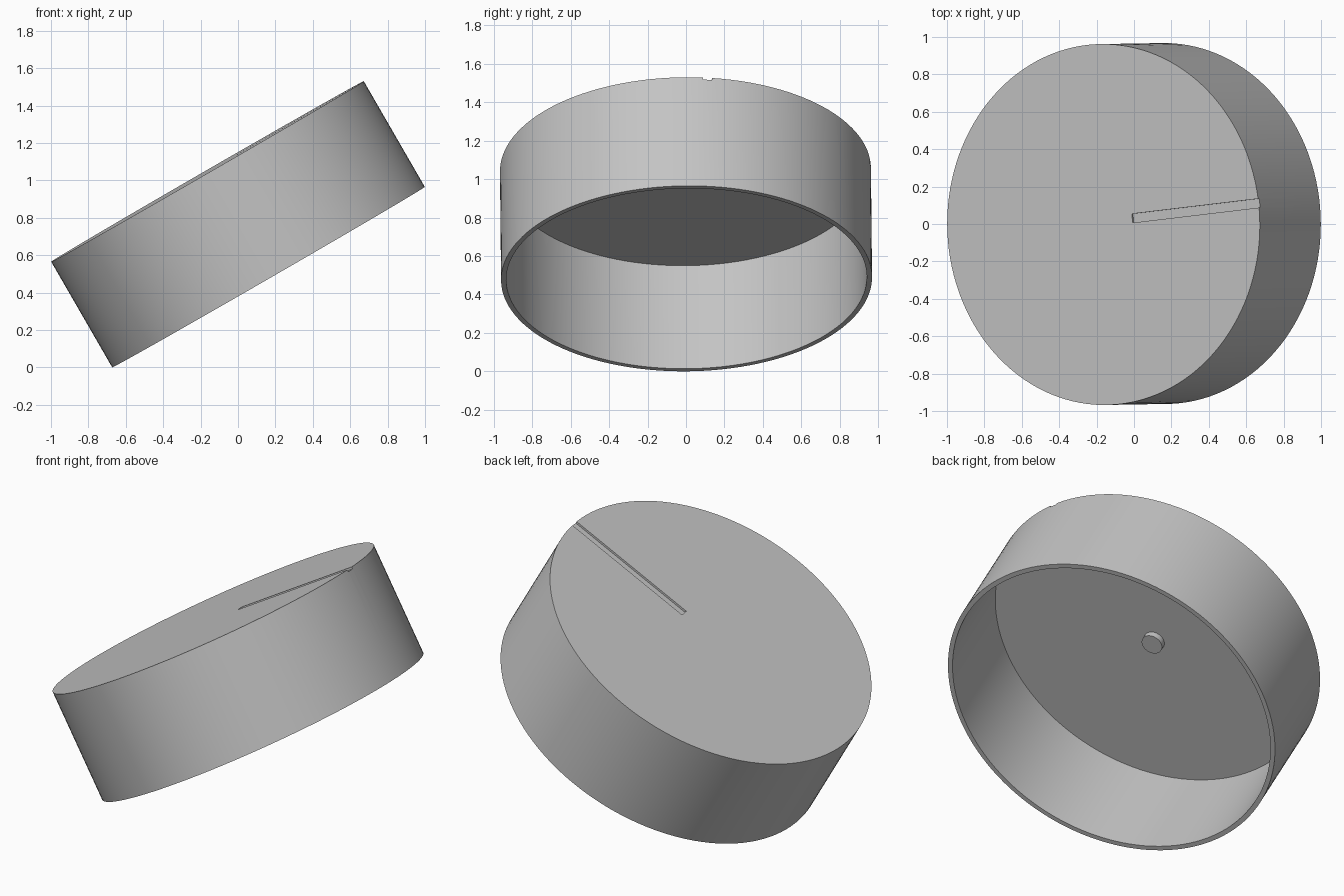
import bpy
import math
from mathutils import Matrix

cube = bpy.data.objects.get("Cube")
if cube:
    bpy.data.objects.remove(cube, do_unlink=True)

RADIUS, HEIGHT, WALL, CAP = 0.965, 0.652, 0.027, 0.033
TOP = HEIGHT / 2
SEGMENTS = 128

# The whole knob leans to one side, with a very slight forward tip
LEAN = (Matrix.Translation((0, 0, 0.765))
        @ Matrix.Rotation(0.01, 4, 'X')
        @ Matrix.Rotation(math.radians(-30), 4, 'Y'))

grey = bpy.data.materials.new("plain grey")
grey.use_nodes = True
COLOUR = (0.55, 0.55, 0.55, 1)
grey.diffuse_color = COLOUR
grey.node_tree.nodes["Principled BSDF"].inputs["Base Color"].default_value = COLOUR


def finish(name):
    obj = bpy.context.object
    obj.name = name
    obj.data.materials.append(grey)
    return obj


def cylinder(name, radius, bottom, top, segments=SEGMENTS):
    bpy.ops.mesh.primitive_cylinder_add(
        vertices=segments, radius=radius, depth=top - bottom,
        location=(0, 0, (top + bottom) / 2))
    return finish(name)


def cut(target, cutter):
    mod = target.modifiers.new("cut", 'BOOLEAN')
    mod.operation = 'DIFFERENCE'
    mod.solver = 'EXACT'
    mod.object = cutter
    bpy.context.view_layer.update()
    bpy.context.view_layer.objects.active = target
    bpy.ops.object.modifier_apply(modifier=mod.name)
    bpy.data.objects.remove(cutter, do_unlink=True)


# Hollow shell, open underneath
shell = cylinder("knob_shell", RADIUS, -TOP, TOP)
cut(shell, cylinder("bore_cutter", RADIUS - WALL, -TOP - 0.2, TOP - CAP))

# Shallow pointer groove from near the centre out through the rim
bpy.ops.mesh.primitive_cube_add(size=1)
groove = finish("groove_cutter")
groove.matrix_world = (Matrix.Rotation(math.radians(6.2), 4, 'Z')
                       @ Matrix.Translation((0.68, 0.015, TOP + 0.04))
                       @ Matrix.Diagonal((1.0, 0.048, 0.104, 1)))
cut(shell, groove)

# Small round boss under the cap
boss = cylinder("shaft_boss", 0.06, TOP - CAP - 0.035, TOP - CAP + 0.005, 48)

for part in (shell, boss):
    bpy.ops.object.select_all(action='DESELECT')
    part.select_set(True)
    bpy.context.view_layer.objects.active = part
    bpy.ops.object.shade_smooth_by_angle(angle=math.radians(30))
    part.matrix_world = LEAN @ part.matrix_world
